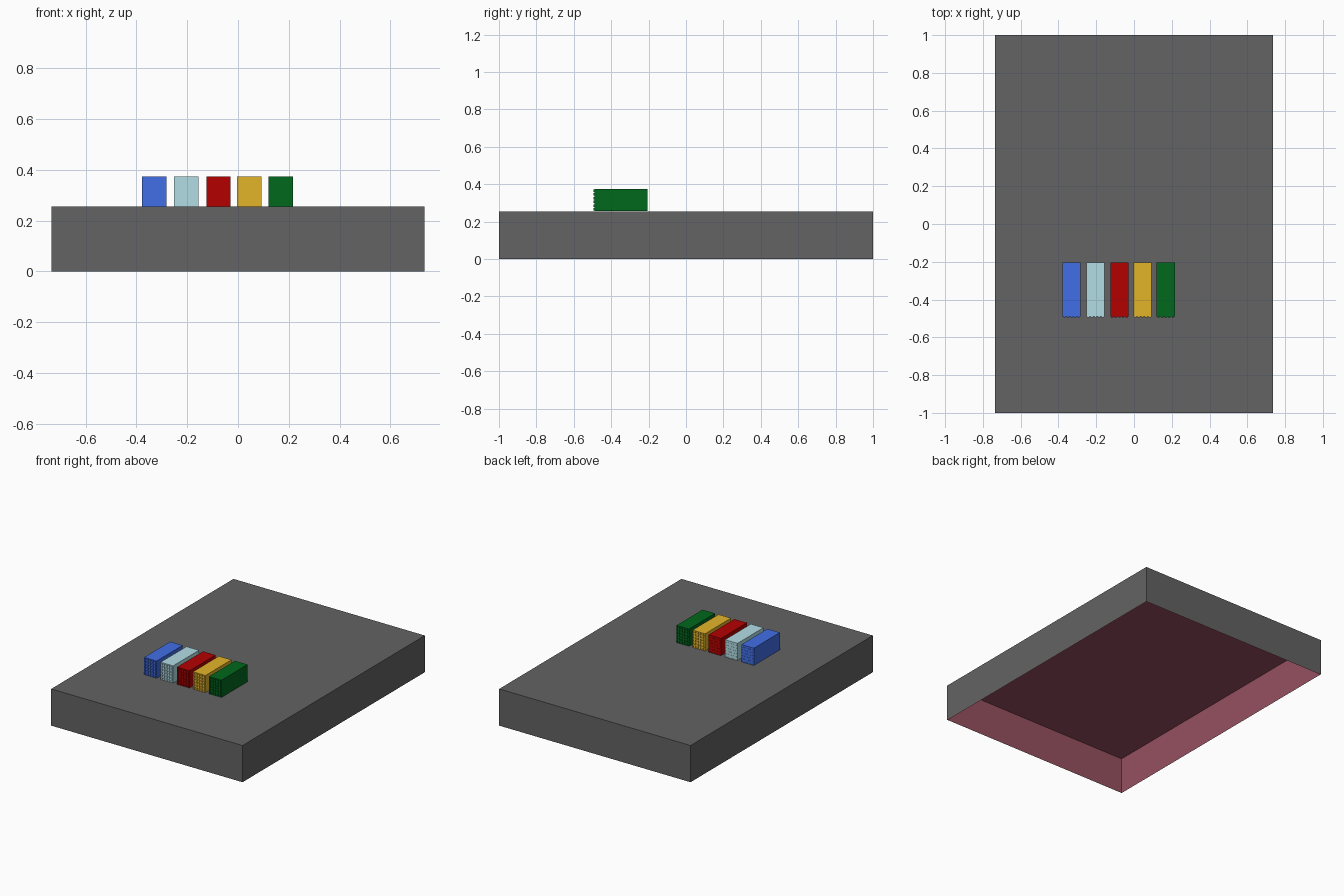
import bpy, bmesh

if "Cube" in bpy.data.objects:
    bpy.data.objects.remove(bpy.data.objects["Cube"])


def srgb(r, g, b):
    def lin(c):
        c /= 255
        return c / 12.92 if c <= 0.04045 else ((c + 0.055) / 1.055) ** 2.4
    return (lin(r), lin(g), lin(b), 1)


def material(name, rgb):
    m = bpy.data.materials.new(name)
    m.diffuse_color = srgb(*rgb)
    m.use_nodes = True
    m.node_tree.nodes["Principled BSDF"].inputs["Base Color"].default_value = m.diffuse_color
    return m


def finish(bm, name, mat):
    me = bpy.data.meshes.new(name)
    bm.to_mesh(me)
    bm.free()
    me.materials.append(mat)
    ob = bpy.data.objects.new(name, me)
    bpy.context.collection.objects.link(ob)
    return ob


def box(bm, lo, hi):
    verts = bmesh.ops.create_cube(bm, size=1)["verts"]
    for v in verts:
        for i in range(3):
            v.co[i] = lo[i] if v.co[i] < 0 else hi[i]


def open_shell(name, mat, inset, inward):
    """Box without an underside; the lining faces inward."""
    bm = bmesh.new()
    box(bm, (-0.735 + inset, -1 + inset, 0), (0.735 - inset, 1 - inset, 0.255 - inset))
    bm.normal_update()
    bmesh.ops.delete(bm, geom=[f for f in bm.faces if f.normal.z < -0.5], context="FACES_ONLY")
    if inward:
        bmesh.ops.reverse_faces(bm, faces=bm.faces[:])
    finish(bm, name, mat)


# Base slab and its rose lining, seen from below
open_shell("base_slab", material("dark grey", (99, 99, 99)), 0, False)
open_shell("slab_lining", material("dusty rose", (150, 80, 95)), 0.003, True)

COLS, ROWS = 5, 6
Z0, Z1 = 0.2552, 0.375
FRONT, BACK, NUB = -0.49, -0.205, 0.005


def block(name, x0, mat, width=0.096):
    """Block with small raised nubs on the front and shallow dimples at the back."""
    bm = bmesh.new()
    box(bm, (x0, FRONT, Z0), (x0 + width, BACK, Z1))
    # Slice the block so both end faces become a grid of cells
    for i in range(1, COLS):
        bmesh.ops.bisect_plane(bm, geom=bm.verts[:] + bm.edges[:] + bm.faces[:],
                               plane_co=(x0 + width * i / COLS, 0, 0), plane_no=(1, 0, 0))
    for j in range(1, ROWS):
        bmesh.ops.bisect_plane(bm, geom=bm.verts[:] + bm.edges[:] + bm.faces[:],
                               plane_co=(0, 0, Z0 + (Z1 - Z0) * j / ROWS), plane_no=(0, 0, 1))
    bm.normal_update()
    # Nubs at the front, dimples at the back
    for sign, depth, inset in ((-1, NUB, 0.005), (1, -0.002, 0.006)):
        cells = [f for f in bm.faces if f.normal.y * sign > 0.5]
        bmesh.ops.inset_individual(bm, faces=cells, thickness=inset)
        for f in bmesh.ops.extrude_discrete_faces(bm, faces=cells)["faces"]:
            bmesh.ops.translate(bm, verts=f.verts[:], vec=(0, sign * depth, 0))
    bmesh.ops.recalc_face_normals(bm, faces=bm.faces[:])
    finish(bm, name, mat)


# Row of five coloured blocks
for colour, x0, rgb in (("blue", -0.378, (65, 110, 230)),
                        ("pale blue", -0.252, (178, 222, 230)),
                        ("red", -0.125, (180, 0, 0)),
                        ("gold", -0.003, (228, 181, 42)),
                        ("green", 0.12, (0, 104, 28))):
    block(colour.replace(" ", "_") + "_block", x0, material(colour, rgb))
